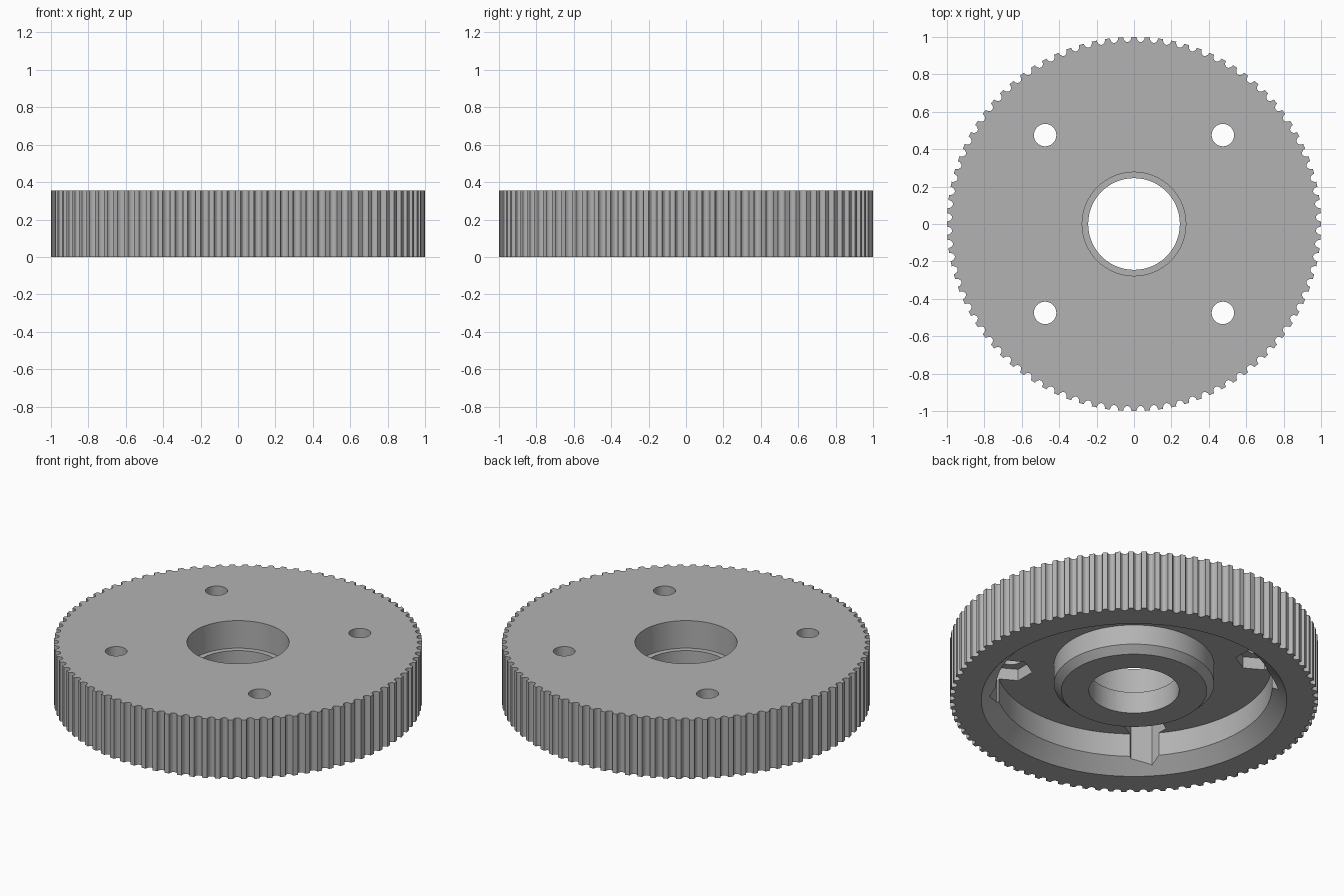
import bpy, bmesh, math
from math import cos, sin, pi, tau

if "Cube" in bpy.data.objects:
    bpy.data.objects.remove(bpy.data.objects["Cube"])

TEETH, HEIGHT = 88, 0.355

grey = bpy.data.materials.new("plain_grey")
grey.use_nodes = True
colour = (0.45, 0.45, 0.45, 1)
grey.diffuse_color = colour
grey.node_tree.nodes["Principled BSDF"].inputs["Base Color"].default_value = colour


def to_object(name, bm):
    bmesh.ops.recalc_face_normals(bm, faces=bm.faces)
    mesh = bpy.data.meshes.new(name)
    bm.to_mesh(mesh)
    bm.free()
    mesh.materials.append(grey)
    ob = bpy.data.objects.new(name, mesh)
    bpy.context.collection.objects.link(ob)
    return ob


def prism(name, outline, z0, z1):
    bm = bmesh.new()
    face = bm.faces.new([bm.verts.new((x, y, z0)) for x, y in outline])
    top = bmesh.ops.extrude_face_region(bm, geom=[face])["geom"]
    verts = [v for v in top if isinstance(v, bmesh.types.BMVert)]
    bmesh.ops.translate(bm, verts=verts, vec=(0, 0, z1 - z0))
    return to_object(name, bm)


def lathe(name, profile, steps=96):
    # closed (radius, z) loop swept around the axis
    bm = bmesh.new()
    rings = [[bm.verts.new((r * cos(tau * i / steps), r * sin(tau * i / steps), z))
              for r, z in profile] for i in range(steps)]
    n = len(profile)
    for i in range(steps):
        a, b = rings[i], rings[(i + 1) % steps]
        for j in range(n):
            k = (j + 1) % n
            bm.faces.new((a[j], b[j], b[k], a[k]))
    return to_object(name, bm)


def ngon(radius, sides, x=0, y=0, turn=0):
    return [(x + radius * cos(turn + tau * i / sides),
             y + radius * sin(turn + tau * i / sides)) for i in range(sides)]


def cut(body, cutter):
    mod = body.modifiers.new(cutter.name, "BOOLEAN")
    mod.operation, mod.solver, mod.object = "DIFFERENCE", "EXACT", cutter
    bpy.context.view_layer.objects.active = body
    bpy.ops.object.modifier_apply(modifier=mod.name)
    bpy.data.objects.remove(cutter)


# Toothed disc: a rounded groove between each pair of flat-topped teeth
outline = []
pitch, groove, depth = tau / TEETH, 0.022, 0.027
for t in range(TEETH):
    mid = (t + 0.5) * pitch
    for s in range(9):
        a = pi * s / 8
        outline.append((1 - depth * sin(a), mid - groove * cos(a)))
outline = [(r * cos(a), r * sin(a)) for r, a in outline]
pulley = prism("toothed_pulley", outline, 0, HEIGHT)

# Underside recess: chamfered rim, flat floor, chamfered hub standing in the middle
cut(pulley, lathe("underside_recess", [
    (0.20, -0.05), (0.88, -0.05), (0.75, 0.08), (0.75, 0.22),
    (0.435, 0.22), (0.435, 0.10), (0.395, 0.06), (0.20, 0.06)]))

# Stepped bore
cut(pulley, prism("bore", ngon(0.245, 72), -0.1, 0.5))
cut(pulley, prism("bearing_seat", ngon(0.277, 72), 0.19, 0.5))

# Four bolt holes with hexagonal nut pockets that bite into the rim
for x in (-0.475, 0.475):
    for y in (-0.475, 0.475):
        cut(pulley, prism("nut_pocket", ngon(0.118, 6, x, y, pi / 6), -0.1, 0.29))
        cut(pulley, prism("bolt_hole", ngon(0.06, 32, x, y), -0.1, 0.5))

bpy.ops.object.select_all(action="DESELECT")
pulley.select_set(True)
bpy.context.view_layer.objects.active = pulley
bpy.ops.object.shade_smooth_by_angle(angle=math.radians(25))
